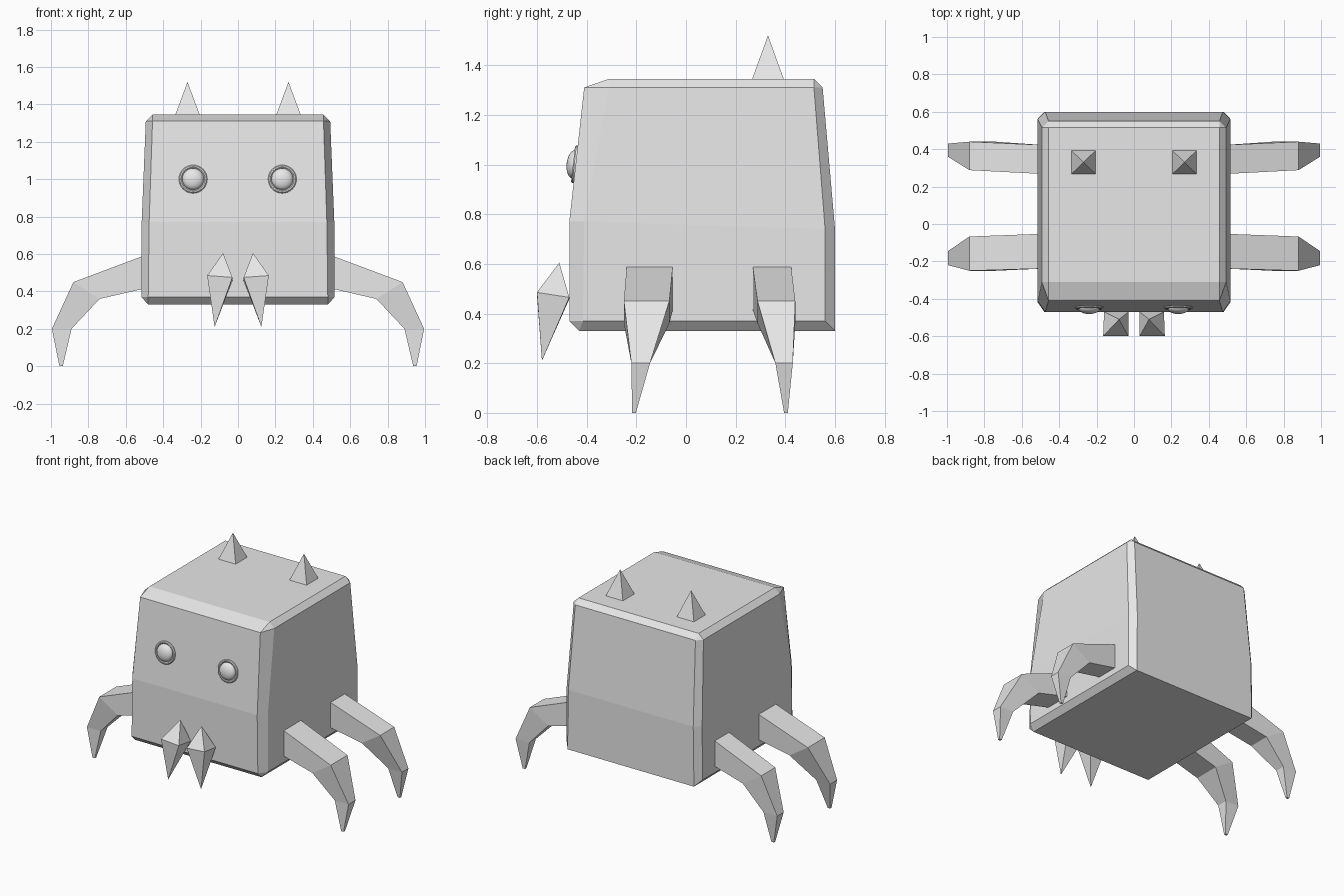
import bpy, bmesh, math

if "Cube" in bpy.data.objects:
    bpy.data.objects.remove(bpy.data.objects["Cube"])

grey = bpy.data.materials.new("grey")
grey.diffuse_color = (0.8, 0.8, 0.8, 1)
grey.use_nodes = True
grey.node_tree.nodes["Principled BSDF"].inputs["Base Color"].default_value = grey.diffuse_color


def make(name, rings, weld=1e-5):
    """Skin a closed solid through rings of equal point count."""
    bm = bmesh.new()
    loops = [[bm.verts.new(p) for p in ring] for ring in rings]
    n = len(loops[0])
    for a, b in zip(loops, loops[1:]):
        for i in range(n):
            j = (i + 1) % n
            bm.faces.new((a[i], a[j], b[j], b[i]))
    bm.faces.new(loops[0])
    bm.faces.new(loops[-1])
    bmesh.ops.remove_doubles(bm, verts=bm.verts, dist=weld)
    bmesh.ops.recalc_face_normals(bm, faces=bm.faces)
    me = bpy.data.meshes.new(name)
    bm.to_mesh(me)
    bm.free()
    me.materials.append(grey)
    ob = bpy.data.objects.new(name, me)
    bpy.context.collection.objects.link(ob)
    return ob


def pair(name, rings):
    """Make a part on the right and its mirror image on the left."""
    make(name + "_right", rings)
    make(name + "_left", [[(-x, y, z) for x, y, z in r] for r in rings])


# Body: eight-sided section with chamfered corners
def section(z, xi, xo, yf, ysf, ysb, yb, zb=None):
    half = [(xi, yf, z), (xo, ysf, z), (xo, ysb, zb or z), (xi, yb, zb or z)]
    return half + [(-x, y, h) for x, y, h in reversed(half)]


make("body", [
    section(0.33, 0.48, 0.48, -0.43, -0.43, 0.60, 0.60),
    section(0.37, 0.48, 0.517, -0.47, -0.415, 0.56, 0.60),
    section(0.77, 0.475, 0.515, -0.47, -0.41, 0.56, 0.60, 0.74),
    section(1.31, 0.457, 0.493, -0.41, -0.31, 0.515, 0.55),
    section(1.345, 0.457, 0.457, -0.31, -0.31, 0.515, 0.515),
])


# Legs: bent four-sided claws, each ring = outer x,z / inner x,z / y range
def leg(name, ys):
    prof = [(0.48, 0.60, 0.48, 0.42), (0.88, 0.45, 0.74, 0.36),
            (0.995, 0.20, 0.89, 0.20), (0.955, 0.0, 0.937, 0.0)]
    pair(name, [[(xo, a, zo), (xo, b, zo), (xi, b, zi), (xi, a, zi)]
                for (xo, zo, xi, zi), (a, b) in zip(prof, ys)])


leg("front_leg", [(-0.238, -0.052), (-0.25, -0.067), (-0.22, -0.145), (-0.217, -0.202)])
leg("back_leg", [(0.267, 0.422), (0.288, 0.44), (0.36, 0.43), (0.395, 0.41)])

# Fangs: slanted double pyramids
pair("fang", [
    [(0.08, -0.51, 0.605)] * 4,
    [(0.165, -0.60, 0.485), (0.03, -0.60, 0.475), (0.03, -0.47, 0.458), (0.16, -0.47, 0.465)],
    [(0.125, -0.58, 0.21)] * 4,
])

# Horns: small square pyramids
pair("horn", [
    [(0.27 + s * 0.067, 0.33 + t * 0.065, 1.34) for s, t in ((-1, -1), (1, -1), (1, 1), (-1, 1))],
    [(0.27, 0.33, 1.52)] * 4,
])

# Eyes: rimmed domes lying on the sloped face
tilt = math.atan2(1, 0.11)
dome = [(0.076, -0.012), (0.076, 0.006), (0.071, 0.011), (0.064, 0.011), (0.058, 0.005)]
dome += [(0.058 * math.cos(a * math.pi / 10), 0.007 + 0.03 * math.sin(a * math.pi / 10))
         for a in range(6)]
for side, x in (("left", -0.24), ("right", 0.237)):
    eye = make("eye_" + side, [[(r * math.cos(k * math.pi / 16), r * math.sin(k * math.pi / 16), h)
                                for k in range(32)] for r, h in dome])
    eye.location = (x, -0.444, 1.0)
    eye.rotation_euler = (tilt, 0, 0)
    bpy.ops.object.select_all(action='DESELECT')
    eye.select_set(True)
    bpy.context.view_layer.objects.active = eye
    bpy.ops.object.shade_smooth_by_angle(angle=math.radians(35))
